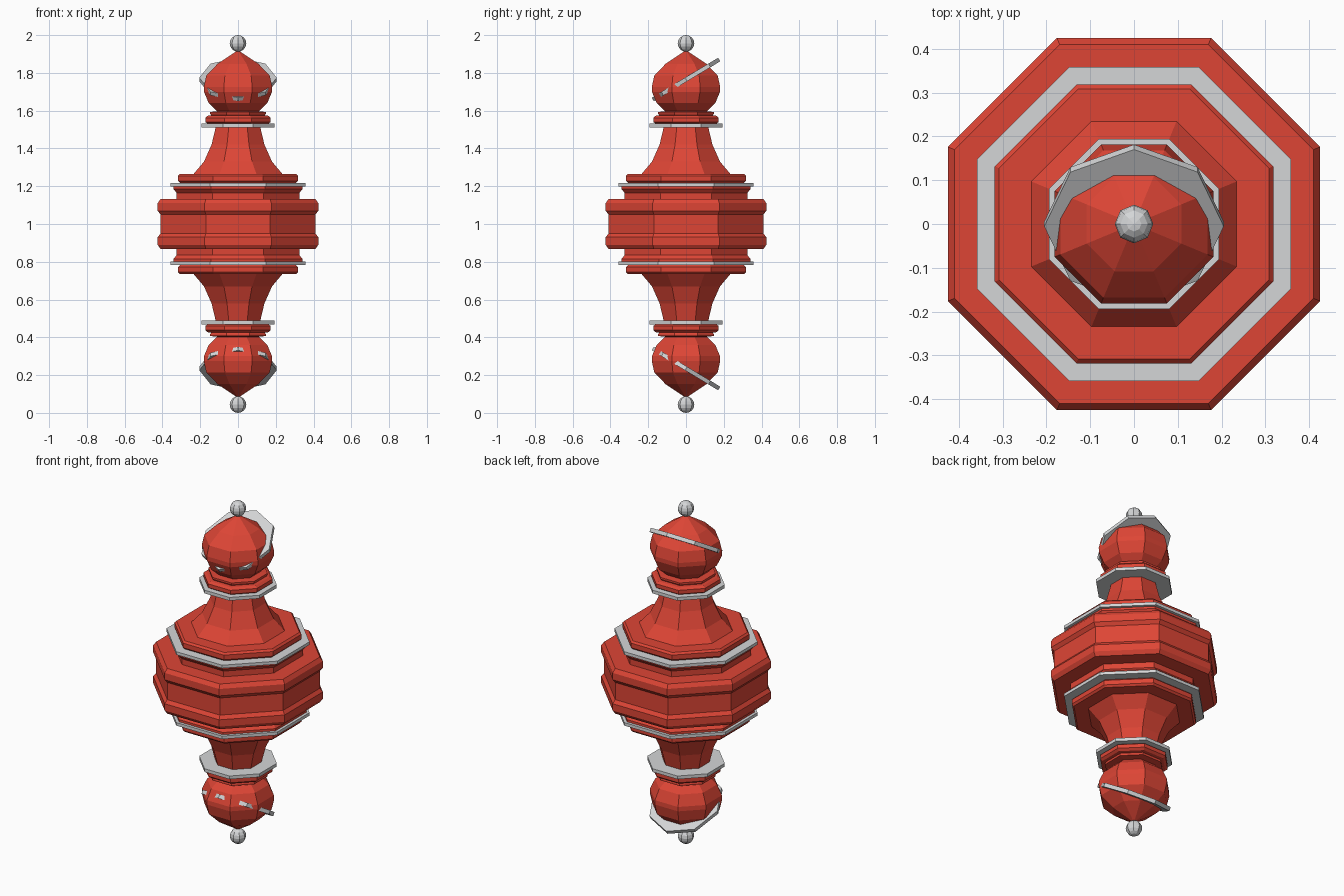
import bpy, bmesh, math
from mathutils import Matrix

cube = bpy.data.objects.get("Cube")
if cube:
    bpy.data.objects.remove(cube, do_unlink=True)

SIDES = 8
STEP = 2 * math.pi / SIDES


def material(name, color):
    mat = bpy.data.materials.new(name)
    mat.use_nodes = True
    mat.diffuse_color = color
    mat.node_tree.nodes["Principled BSDF"].inputs["Base Color"].default_value = color
    return mat


red = material("warm red", (0.73, 0.06, 0.036, 1))
silver = material("silver grey", (0.66, 0.67, 0.68, 1))


def finish(name, bm, mat):
    bmesh.ops.recalc_face_normals(bm, faces=bm.faces[:])
    mesh = bpy.data.meshes.new(name)
    bm.to_mesh(mesh)
    bm.free()
    mesh.materials.append(mat)
    obj = bpy.data.objects.new(name, mesh)
    bpy.context.collection.objects.link(obj)
    return obj


def turned(name, profile, mat, flip=False):
    """Octagonal turning; profile holds (half width across flats, height)."""
    bm = bmesh.new()
    rings = []
    for half, z in profile:
        z = 2 - z if flip else z
        if half == 0:
            rings.append([bm.verts.new((0, 0, z))] * SIDES)
            continue
        r = half / math.cos(STEP / 2)
        rings.append([bm.verts.new((r * math.cos(STEP * (i + 0.5)),
                                    r * math.sin(STEP * (i + 0.5)), z))
                      for i in range(SIDES)])
    for a, b in zip(rings, rings[1:]):
        for i in range(SIDES):
            j = (i + 1) % SIDES
            bm.faces.new(list(dict.fromkeys((a[i], a[j], b[j], b[i]))))
    for ring in (rings[0], rings[-1]):
        if ring[0] is not ring[1]:
            bm.faces.new(ring)
    return finish(name, bm, mat)


def bead(name, z):
    bm = bmesh.new()
    bmesh.ops.create_uvsphere(bm, u_segments=8, v_segments=8, radius=0.044,
                              matrix=Matrix.Translation((0, 0, z)))
    return finish(name, bm, silver)


def tilted_disc(name, z, angle):
    bm = bmesh.new()
    place = Matrix.Translation((0, 0, z)) @ Matrix.Rotation(angle, 4, "X")
    bmesh.ops.create_cone(bm, cap_ends=True, segments=8, radius1=0.205,
                          radius2=0.205, depth=0.022, matrix=place)
    # Point the octagon's corners along the axes
    corner = min((place.inverted() @ v.co).xy.angle_signed((1, 0)) % STEP
                 for v in bm.verts)
    if 0.1 < corner < STEP - 0.1:
        bmesh.ops.transform(bm, verts=bm.verts[:],
                            matrix=place @ Matrix.Rotation(STEP / 2, 4, "Z") @ place.inverted())
    return finish(name, bm, silver)


# Central drum, symmetric about its middle
half_drum = [(0.41, 1.05), (0.425, 1.07), (0.425, 1.11), (0.41, 1.132),
             (0.325, 1.132), (0.325, 1.165), (0.342, 1.185), (0.342, 1.2)]
turned("central_drum", [(w, 2 - z) for w, z in reversed(half_drum)] + half_drum, red)

# Matching upper and lower ends
wide_band = [(0.358, 1.198), (0.358, 1.216)]
shoulder = [(0.305, 1.216), (0.318, 1.228), (0.318, 1.255), (0.308, 1.266), (0.235, 1.266)]
neck = [(0.235, 1.265), (0.18, 1.33), (0.14, 1.42), (0.118, 1.512)]
narrow_band = [(0.194, 1.512), (0.194, 1.531)]
collar = [(0.16, 1.531), (0.173, 1.54), (0.173, 1.562), (0.16, 1.573),
          (0.142, 1.575), (0.148, 1.585), (0.148, 1.593), (0.11, 1.597)]
head = [(0.11, 1.597), (0.155, 1.64), (0.18, 1.7), (0.181, 1.725),
        (0.168, 1.785), (0.108, 1.848), (0.045, 1.89), (0, 1.92)]

for side, flip in (("upper", False), ("lower", True)):
    turned(side + "_wide_band", wide_band, silver, flip)
    turned(side + "_shoulder", shoulder, red, flip)
    turned(side + "_neck", neck, red, flip)
    turned(side + "_narrow_band", narrow_band, silver, flip)
    turned(side + "_collar", collar, red, flip)
    turned(side + "_bulb", head, red, flip)
    bead(side + "_bead", 0.044 if flip else 1.956)
    tilted_disc(side + "_tilted_disc", 0.235 if flip else 1.765,
                math.radians(-31 if flip else 31))
